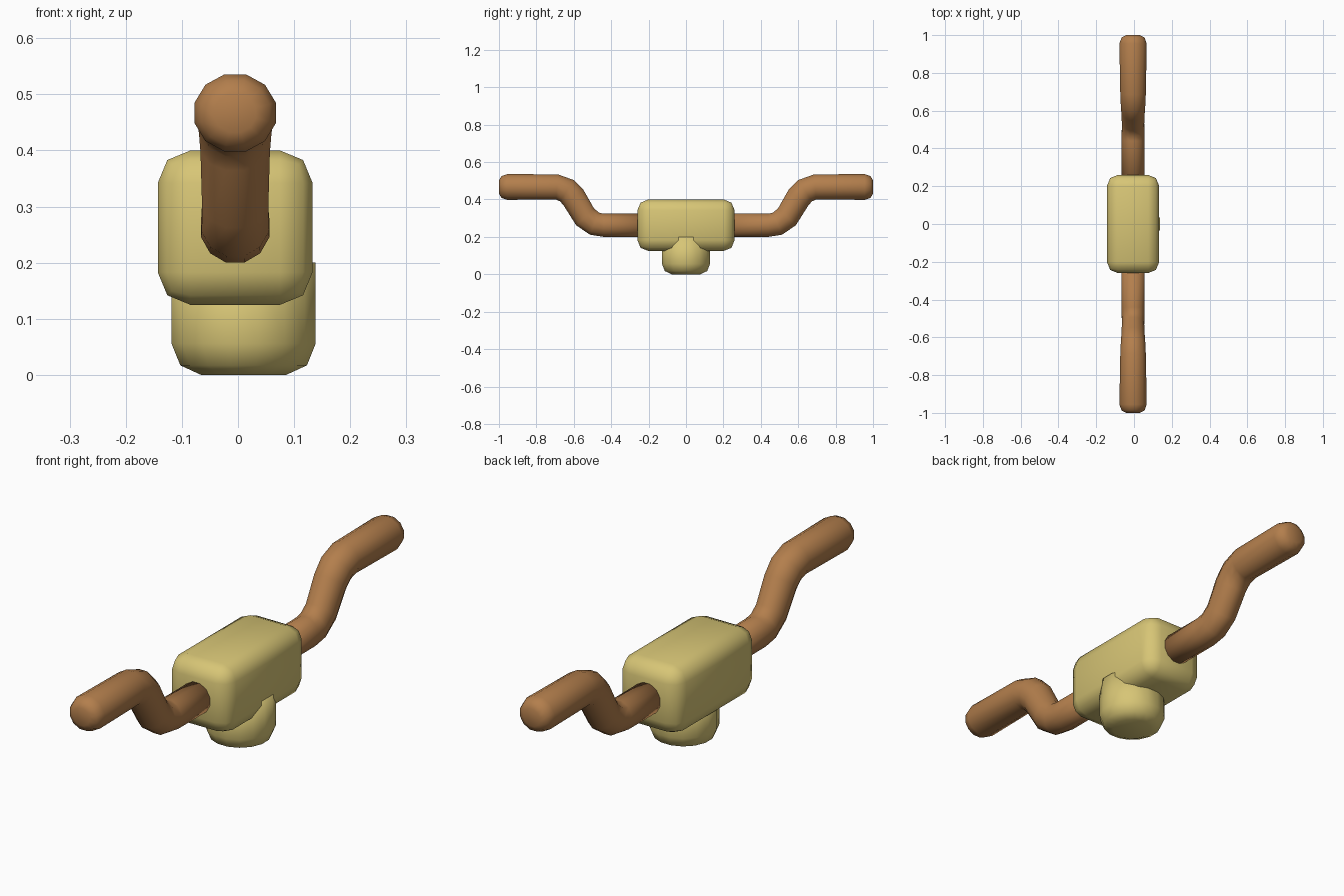
import bpy, bmesh, math
from mathutils import Vector

if "Cube" in bpy.data.objects:
    bpy.data.objects.remove(bpy.data.objects["Cube"])


def material(name, rgb):
    m = bpy.data.materials.new(name)
    m.diffuse_color = (*rgb, 1)
    m.use_nodes = True
    m.node_tree.nodes["Principled BSDF"].inputs["Base Color"].default_value = m.diffuse_color
    return m


yellow = material("pale yellow", (0.68, 0.56, 0.18))
brown = material("warm brown", (0.45, 0.21, 0.073))


def finish(name, bm, mat):
    bmesh.ops.recalc_face_normals(bm, faces=bm.faces)
    for f in bm.faces:
        f.smooth = True
    me = bpy.data.meshes.new(name)
    bm.to_mesh(me)
    bm.free()
    me.materials.append(mat)
    ob = bpy.data.objects.new(name, me)
    bpy.context.collection.objects.link(ob)
    return ob


def tube(bm, rings, sides):
    """Loft capped rings; each ring is (centre, x radius, cross radius, tilt in the yz plane)."""
    loops = []
    for c, rx, rn, tilt in rings:
        loop = []
        for i in range(sides):
            a = 2 * math.pi * (i + 0.5) / sides
            n = Vector((0, -math.sin(tilt), math.cos(tilt)))
            loop.append(bm.verts.new(Vector(c) + Vector((rx * math.cos(a), 0, 0)) + n * rn * math.sin(a)))
        loops.append(loop)
    for a, b in zip(loops, loops[1:]):
        for i in range(sides):
            j = (i + 1) % sides
            bm.faces.new((a[i], a[j], b[j], b[i]))
    bm.faces.new(loops[0])
    bm.faces.new(loops[-1])


# clamp block: rounded box
bm = bmesh.new()
bmesh.ops.create_cube(bm, size=1)
for v in bm.verts:
    v.co = Vector((-0.005 + v.co.x * 0.276, v.co.y * 0.52, 0.2625 + v.co.z * 0.275))
bmesh.ops.bevel(bm, geom=bm.edges[:], offset=0.058, segments=2, profile=0.5, affect='EDGES')
finish("clamp_block", bm, yellow)

# stem: upright post with a rounded foot
bm = bmesh.new()
tube(bm, [((0.01, 0, z), r, r, math.pi / 2)
          for z, r in ((0, 0.077), (0.017, 0.115), (0.056, 0.131), (0.2, 0.131))], 16)
finish("stem", bm, yellow)

# handlebar arm: S-bent tube with rounded grip end, mirrored front to back
X = -0.005
rings = [
    (0.20, 0.262, 0.063, 0.064, 0),
    (0.44, 0.262, 0.063, 0.064, 0),
    (0.49, 0.271, 0.062, 0.066, 22),
    (0.54, 0.308, 0.061, 0.068, 46),
    (0.60, 0.408, 0.064, 0.070, 50),
    (0.637, 0.447, 0.067, 0.070, 32),
    (0.69, 0.467, 0.070, 0.070, 4),
    (0.955, 0.467, 0.075, 0.071, 0),
    (0.987, 0.467, 0.063, 0.060, 0),
    (1.00, 0.467, 0.038, 0.036, 0),
]
bm = bmesh.new()
tube(bm, [((X, y, z), rx, rn, math.radians(t)) for y, z, rx, rn, t in rings], 12)
arm = finish("handlebar_arms", bm, brown)
mod = arm.modifiers.new("mirror", 'MIRROR')
mod.use_axis = (False, True, False)
mod.use_mirror_merge = False
